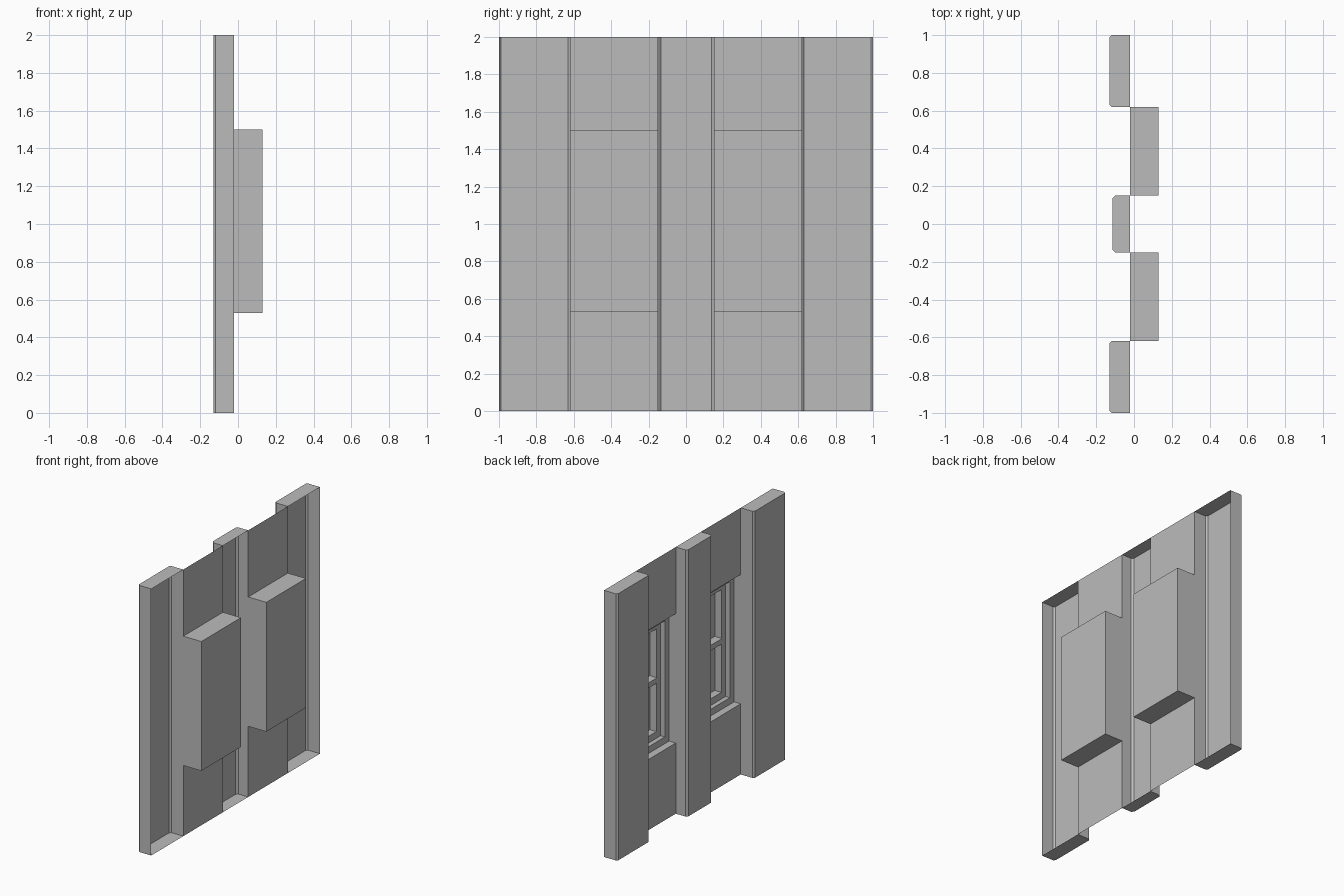
import bpy
import bmesh

cube = bpy.data.objects.get("Cube")
if cube:
    bpy.data.objects.remove(cube, do_unlink=True)

# One plain grey for the whole facade
GREY = (0.5, 0.5, 0.5, 1)
grey = bpy.data.materials.new("plain grey")
grey.use_nodes = True
grey.diffuse_color = GREY
grey.node_tree.nodes["Principled BSDF"].inputs["Base Color"].default_value = GREY

WALL, BACK = -0.02, 0.13          # wall sheet and rear of the window boxes
SILL, HEAD, TOP = 0.53, 1.5, 2.0  # window opening and wall height


def finish(name, bm):
    mesh = bpy.data.meshes.new(name)
    bm.to_mesh(mesh)
    bm.free()
    mesh.materials.append(grey)
    obj = bpy.data.objects.new(name, mesh)
    bpy.context.collection.objects.link(obj)
    return obj


def pilaster(name, y0, y1, front, cut):
    """Hollow pier with chamfered outer corners, capped, open at the rear."""
    profile = [(WALL, y0), (front + cut, y0), (front, y0 + cut),
               (front, y1 - cut), (front + cut, y1), (WALL, y1)]
    bm = bmesh.new()
    low = [bm.verts.new((x, y, 0)) for x, y in profile]
    high = [bm.verts.new((x, y, TOP)) for x, y in profile]
    for i in range(len(profile) - 1):
        bm.faces.new((low[i], high[i], high[i + 1], low[i + 1]))
    bm.faces.new(low)
    bm.faces.new(high[::-1])
    finish(name, bm)


def rect(bm, x, y0, y1, z0, z1):
    return [bm.verts.new((x, y, z)) for y, z in
            ((y0, z0), (y1, z0), (y1, z1), (y0, z1))]


def wall_panel(name, y0, y1, z0, z1):
    bm = bmesh.new()
    bm.faces.new(rect(bm, WALL, y0, y1, z0, z1)[::-1])
    finish(name, bm)


def stepped_window(name, y0, y1):
    """Recess stepping inward through nested frames to the pane."""
    # (depth, inset) of each ring, alternating reveals and frame faces
    steps = [(WALL, 0), (0.035, 0), (0.035, 0.05),
             (0.07, 0.05), (0.07, 0.1), (BACK - 0.005, 0.1)]
    bm = bmesh.new()
    rings = [rect(bm, x, y0 + d, y1 - d, SILL + d, HEAD - d) for x, d in steps]
    for a, b in zip(rings, rings[1:]):
        for i in range(4):
            j = (i + 1) % 4
            bm.faces.new((a[i], b[i], b[j], a[j]))
    bm.faces.new(rings[-1][::-1])
    finish(name, bm)


def box(name, x0, x1, y0, y1, z0, z1, open_front=False):
    bm = bmesh.new()
    bmesh.ops.create_cube(bm, size=1)
    for v in bm.verts:
        v.co = (x1 if v.co.x > 0 else x0,
                y1 if v.co.y > 0 else y0,
                z1 if v.co.z > 0 else z0)
    if open_front:
        faces = [f for f in bm.faces if f.normal.x < -0.5
                 or all(abs(v.co.x - x0) < 1e-5 for v in f.verts)]
        bmesh.ops.delete(bm, geom=faces, context='FACES')
    finish(name, bm)


# Pilasters
pilaster("front_pilaster", -1.0, -0.62, -0.13, 0.012)
pilaster("middle_pilaster", -0.15, 0.15, -0.115, 0.015)
pilaster("rear_pilaster", 0.62, 1.0, -0.13, 0.012)

# Two identical window bays
for side, y0, y1 in (("front", -0.62, -0.15), ("rear", 0.15, 0.62)):
    wall_panel(side + "_lower_panel", y0, y1, 0, SILL)
    wall_panel(side + "_upper_panel", y0, y1, HEAD, TOP)
    box(side + "_window_box", WALL, BACK, y0, y1, SILL, HEAD, open_front=True)
    stepped_window(side + "_window_frame", y0, y1)
    box(side + "_meeting_rail", 0.065, BACK - 0.005,
        y0 + 0.1, y1 - 0.1, 0.995, 1.035)
